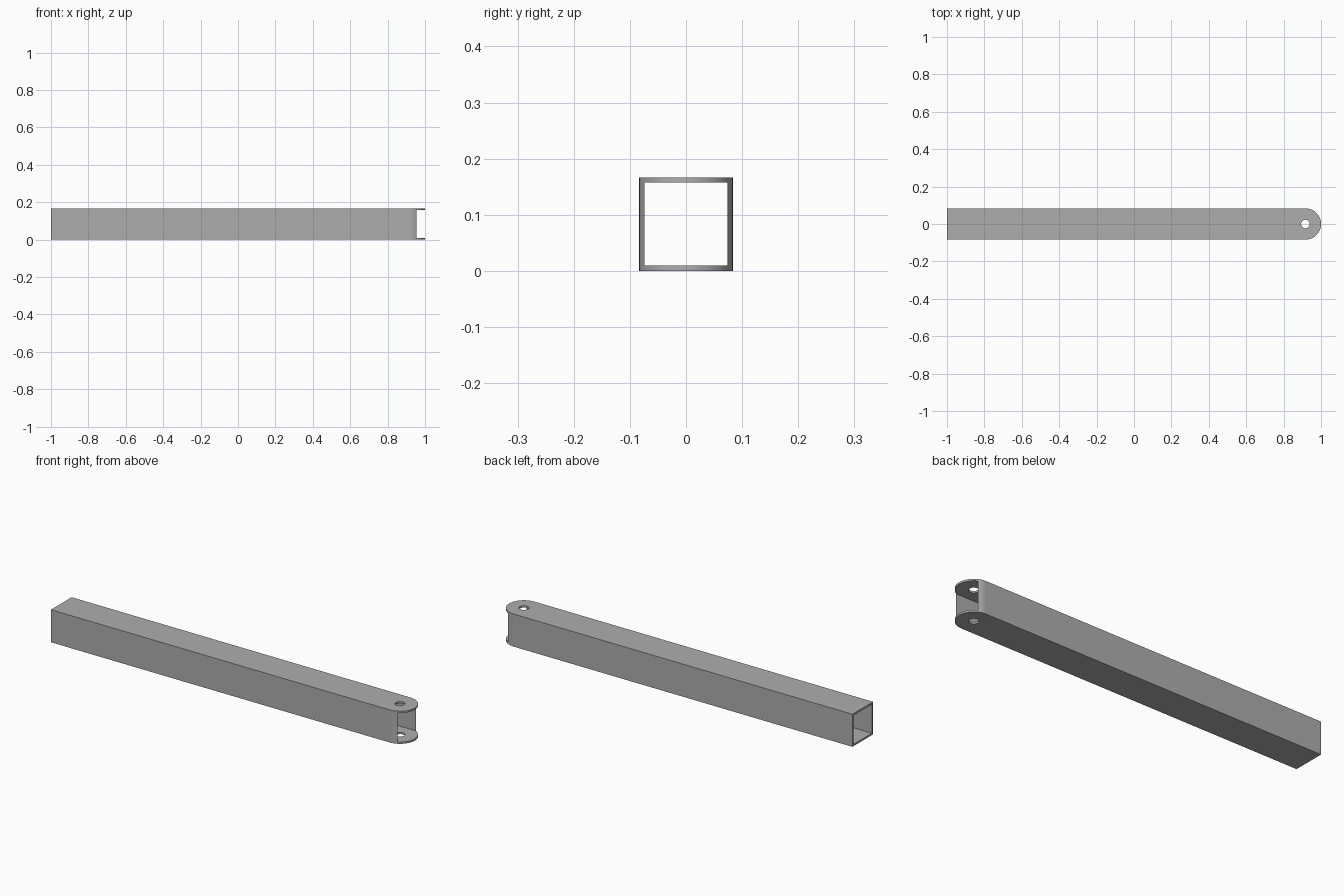
import bpy, bmesh, math

cube = bpy.data.objects.get("Cube")
if cube:
    bpy.data.objects.remove(cube, do_unlink=True)

SIZE = 0.1667         # outer width and height of the tube
WALL = 0.0094
R = SIZE / 2          # radius of the rounded end
PIVOT = 1 - R         # x of the hinge hole
HOLE_R = 0.023

grey = bpy.data.materials.new("steel grey")
grey.use_nodes = True
colour = (0.42, 0.42, 0.42, 1)
grey.diffuse_color = colour
grey.node_tree.nodes["Principled BSDF"].inputs["Base Color"].default_value = colour


def prism(name, outline, z0, z1):
    """Extrude a flat outline from z0 up to z1."""
    bm = bmesh.new()
    face = bm.faces.new([bm.verts.new((x, y, z0)) for x, y in outline])
    top = bmesh.ops.extrude_face_region(bm, geom=[face])["geom"]
    bmesh.ops.translate(bm, vec=(0, 0, z1 - z0),
                        verts=[v for v in top if isinstance(v, bmesh.types.BMVert)])
    bmesh.ops.recalc_face_normals(bm, faces=bm.faces)
    mesh = bpy.data.meshes.new(name)
    bm.to_mesh(mesh)
    bm.free()
    mesh.materials.append(grey)
    obj = bpy.data.objects.new(name, mesh)
    bpy.context.collection.objects.link(obj)
    return obj


def arc(radius, start, end, steps):
    angles = [start + (end - start) * i / steps for i in range(steps + 1)]
    return [(PIVOT + radius * math.cos(a), radius * math.sin(a)) for a in angles]


# Bar with a half-round end
half = math.pi / 2
beam = prism("square_tube_beam", [(-1, R), (-1, -R)] + arc(R, -half, half, 48), 0, SIZE)

# Hollow bore along the length, and a pin hole through both lugs
inner = R - WALL
bore = prism("bore_cutter", [(-1.2, -inner), (1.2, -inner), (1.2, inner), (-1.2, inner)],
             WALL, SIZE - WALL)
hole = prism("pin_hole_cutter", arc(HOLE_R, 0, 2 * math.pi, 40)[:-1], -0.1, SIZE + 0.1)

bpy.context.view_layer.objects.active = beam
for cutter in (bore, hole):
    cutter.hide_render = True
    cut = beam.modifiers.new(cutter.name, "BOOLEAN")
    cut.operation = "DIFFERENCE"
    cut.solver = "EXACT"
    cut.object = cutter
    bpy.ops.object.modifier_apply(modifier=cut.name)
    bpy.data.objects.remove(cutter, do_unlink=True)

# Smooth the round end and hole, keeping the edges sharp
bpy.ops.object.select_all(action="DESELECT")
beam.select_set(True)
bpy.ops.object.shade_smooth_by_angle(angle=math.radians(30))
